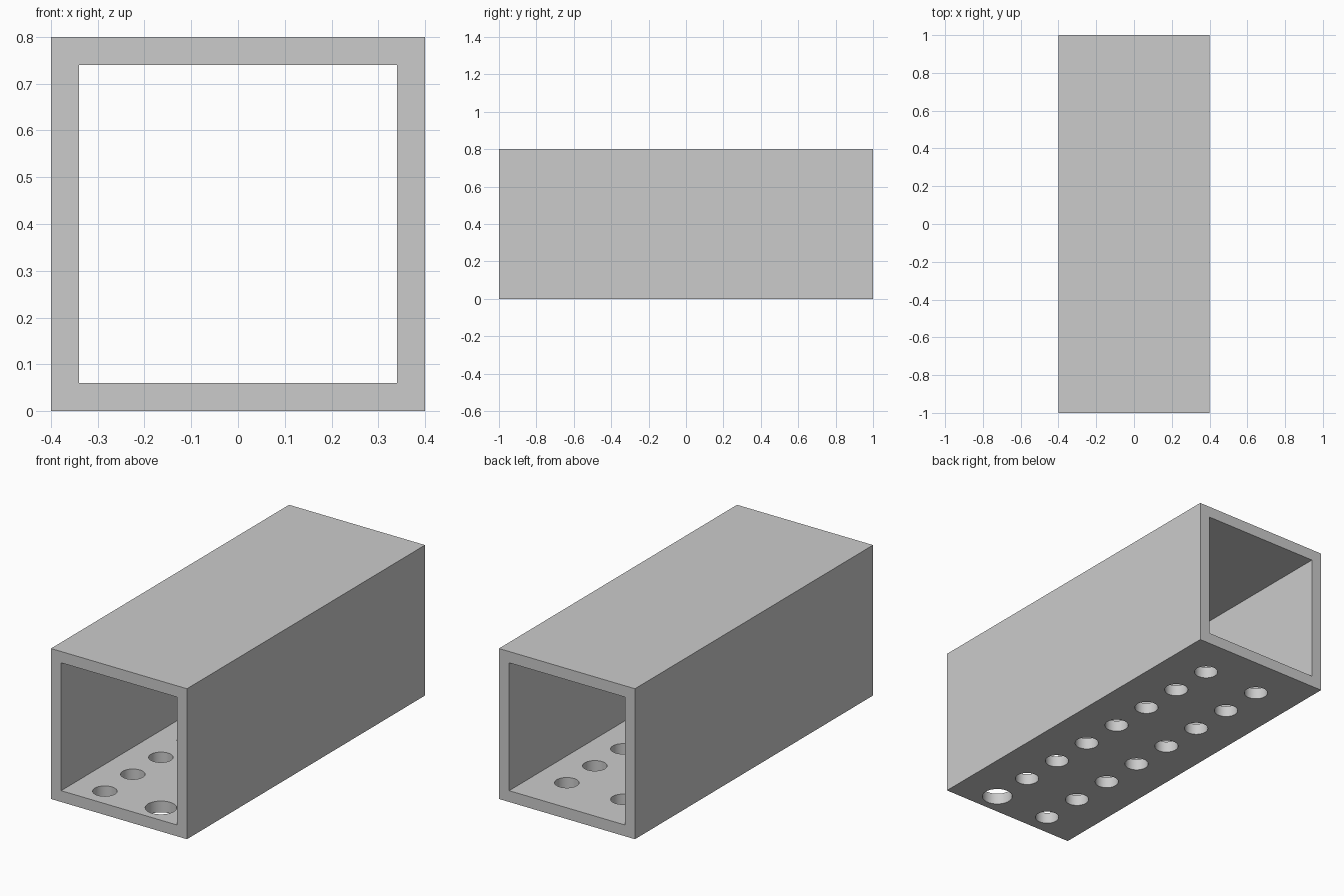
import bpy, bmesh
from math import radians
from mathutils import Matrix

cube = bpy.data.objects.get("Cube")
if cube:
    bpy.data.objects.remove(cube, do_unlink=True)

SIZE, LENGTH, WALL = 0.8, 2.0, 0.06
HOLES, PITCH, FIRST_Y, ROW_X = 8, 0.2355, -0.883, 0.165
SMALL, LARGE = 0.059, 0.076

grey = bpy.data.materials.new("light grey")
grey.use_nodes = True
colour = (0.6, 0.6, 0.6, 1)
grey.diffuse_color = colour
grey.node_tree.nodes["Principled BSDF"].inputs["Base Color"].default_value = colour


def make_object(name, bm):
    mesh = bpy.data.meshes.new(name)
    bm.to_mesh(mesh)
    bm.free()
    obj = bpy.data.objects.new(name, mesh)
    bpy.context.collection.objects.link(obj)
    obj.data.materials.append(grey)
    return obj


# Square tube: outer and inner outlines bridged into a frame, then extruded
bm = bmesh.new()
corners = [(-1, -1), (1, -1), (1, 1), (-1, 1)]
rings = [[bm.verts.new((x * h, -LENGTH / 2, SIZE / 2 + z * h)) for x, z in corners]
         for h in (SIZE / 2, SIZE / 2 - WALL)]
outer, inner = rings
for i in range(4):
    j = (i + 1) % 4
    bm.faces.new((outer[i], outer[j], inner[j], inner[i]))
result = bmesh.ops.extrude_face_region(bm, geom=bm.faces[:], use_keep_orig=True)
moved = [g for g in result["geom"] if isinstance(g, bmesh.types.BMVert)]
bmesh.ops.translate(bm, verts=moved, vec=(0, LENGTH, 0))
bmesh.ops.recalc_face_normals(bm, faces=bm.faces[:])
tube = make_object("perforated_tube", bm)

# Cutters for two rows of floor holes, one of them larger
bm = bmesh.new()
for side in (-1, 1):
    for i in range(HOLES):
        r = LARGE if side == 1 and i == 0 else SMALL
        place = Matrix.Translation((side * ROW_X, FIRST_Y + i * PITCH, WALL / 2))
        bmesh.ops.create_cone(bm, cap_ends=True, segments=48, radius1=r, radius2=r,
                              depth=WALL * 3, matrix=place)
cutter = make_object("hole_cutter", bm)
cutter.hide_render = True

# Drill the floor
drill = tube.modifiers.new("floor holes", "BOOLEAN")
drill.operation = "DIFFERENCE"
drill.solver = "EXACT"
drill.object = cutter
bpy.ops.object.select_all(action="DESELECT")
tube.select_set(True)
bpy.context.view_layer.objects.active = tube
bpy.ops.object.modifier_apply(modifier=drill.name)
bpy.data.objects.remove(cutter, do_unlink=True)
bpy.ops.object.shade_smooth_by_angle(angle=radians(30))
